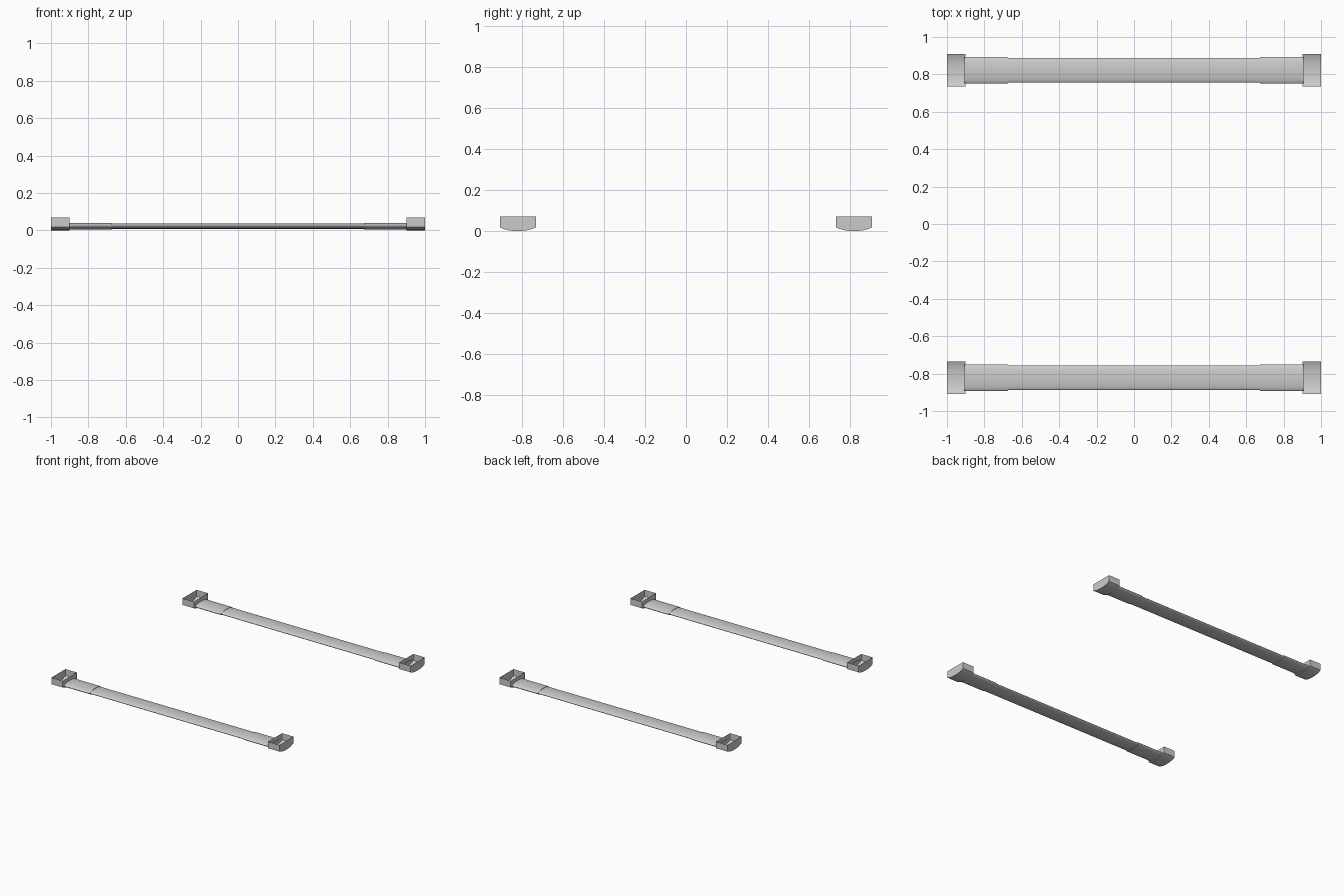
import bpy, bmesh, math

if "Cube" in bpy.data.objects:
    bpy.data.objects.remove(bpy.data.objects["Cube"])

RAIL_Y = 0.822


def finish(name, bm, angle=35):
    bmesh.ops.recalc_face_normals(bm, faces=bm.faces)
    mesh = bpy.data.meshes.new(name)
    bm.to_mesh(mesh)
    bm.free()
    obj = bpy.data.objects.new(name, mesh)
    bpy.context.collection.objects.link(obj)
    bpy.ops.object.select_all(action='DESELECT')
    obj.select_set(True)
    bpy.context.view_layer.objects.active = obj
    bpy.ops.object.shade_smooth_by_angle(angle=math.radians(angle))
    return obj


def oval_bar(name, x0, x1, y, z, ry, rz, n=40):
    """Flattened oval section swept along x with closed ends."""
    bm = bmesh.new()
    rings = []
    for x in (x0, x1):
        rings.append([bm.verts.new((x, y + ry * math.cos(2 * math.pi * i / n),
                                    z + rz * math.sin(2 * math.pi * i / n))) for i in range(n)])
    a, b = rings
    for i in range(n):
        j = (i + 1) % n
        bm.faces.new((a[i], a[j], b[j], b[i]))
    bm.faces.new(a)
    bm.faces.new(b)
    return finish(name, bm)


def end_cup(name, x0, x1, y, half=0.088, top=0.07, belly=0.018, n=20):
    """Thin open-topped cup with a curved floor."""
    prof = [(-half, top)]
    for i in range(n + 1):
        t = -1 + 2 * i / n
        prof.append((half * t, belly * abs(t) ** 2.5))
    prof.append((half, top))
    bm = bmesh.new()
    a, b = [[bm.verts.new((x, y + p, z)) for p, z in prof] for x in (x0, x1)]
    for i in range(len(prof) - 1):
        bm.faces.new((a[i], a[i + 1], b[i + 1], b[i]))
    # end walls
    bm.faces.new(a)
    bm.faces.new(b)
    return finish(name, bm)


for y_side, row in ((-1, "front"), (1, "back")):
    y = y_side * RAIL_Y
    # slim middle bar
    oval_bar(row + "_rail", -0.68, 0.68, y, 0.0225, 0.066, 0.0145)
    for s, end in ((-1, "left"), (1, "right")):
        # wider sleeve and cup at each end
        oval_bar(f"{row}_{end}_sleeve", s * 0.675, s * 0.905, y, 0.0225, 0.072, 0.0175)
        end_cup(f"{row}_{end}_end_cup", s * 0.90, s * 1.0, y)
